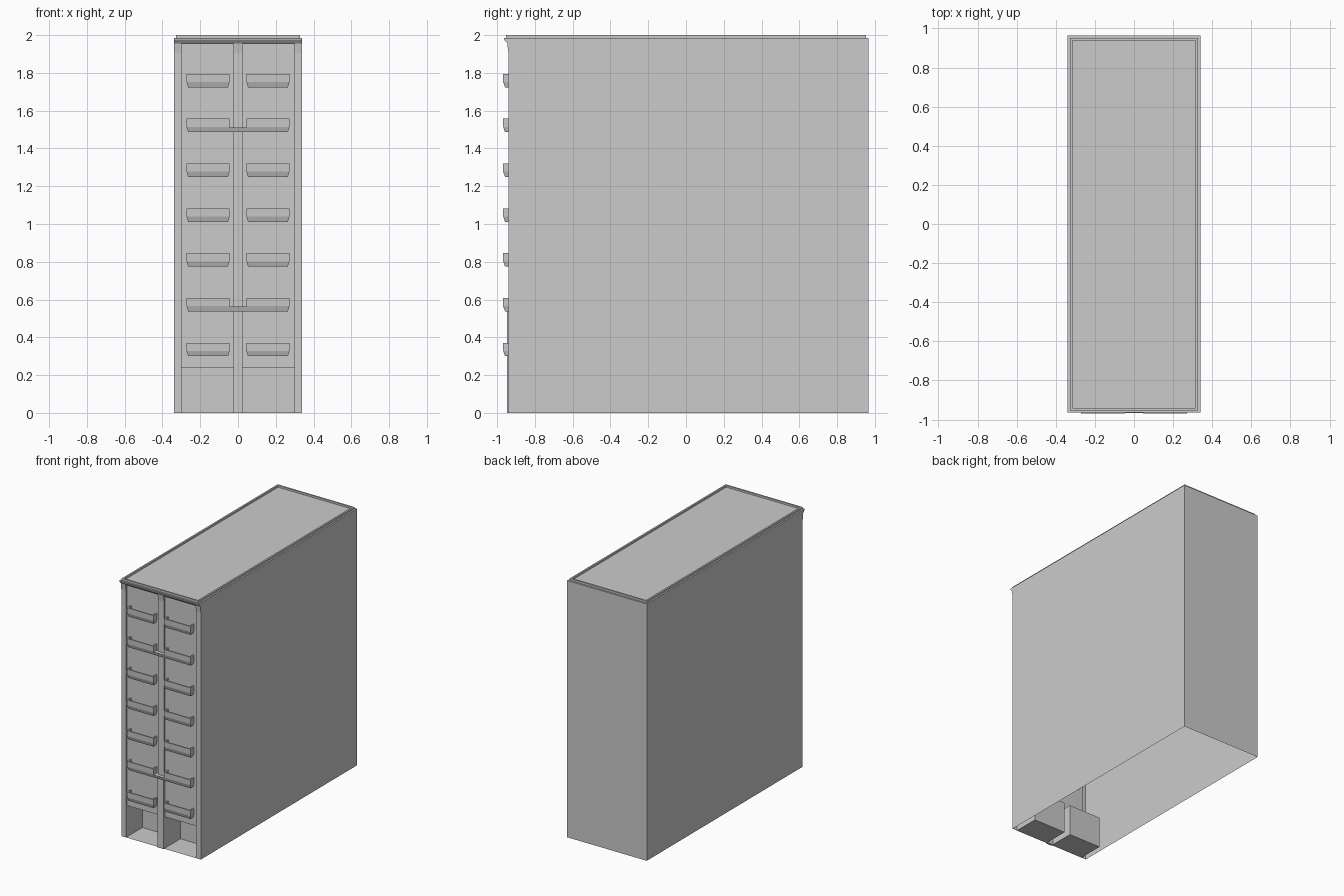
import bpy, bmesh

if "Cube" in bpy.data.objects:
    bpy.data.objects.remove(bpy.data.objects["Cube"])

W, BACK, FRONT, BAY, NICHE = 0.34, 0.965, -0.94, -0.925, -0.74
TOP = 1.985
X0, X1 = 0.025, 0.30          # bay edges, mirrored in x


def finish(name, bm):
    bmesh.ops.remove_doubles(bm, verts=bm.verts, dist=1e-5)
    bmesh.ops.recalc_face_normals(bm, faces=bm.faces)
    me = bpy.data.meshes.new(name)
    bm.to_mesh(me)
    bm.free()
    ob = bpy.data.objects.new(name, me)
    bpy.context.collection.objects.link(ob)
    return ob


def wall(bm, pts, z0, z1):
    """Upright sheet along a plan polyline."""
    for (xa, ya), (xb, yb) in zip(pts, pts[1:]):
        bm.faces.new([bm.verts.new(p) for p in
                      ((xa, ya, z0), (xb, yb, z0), (xb, yb, z1), (xa, ya, z1))])


def slab(bm, x0, x1, y0, y1, z):
    """Level rectangle."""
    bm.faces.new([bm.verts.new(p) for p in
                  ((x0, y0, z), (x1, y0, z), (x1, y1, z), (x0, y1, z))])


def loft(name, rings):
    """Closed solid through stacked rectangles (x0, x1, y0, y1, z)."""
    bm = bmesh.new()
    loops = [[bm.verts.new(p) for p in
              ((a, c, z), (b, c, z), (b, d, z), (a, d, z))]
             for a, b, c, d, z in rings]
    for lo, hi in zip(loops, loops[1:]):
        for i in range(4):
            j = (i + 1) % 4
            bm.faces.new((lo[i], lo[j], hi[j], hi[i]))
    bm.faces.new(loops[0][::-1])
    bm.faces.new(loops[-1])
    bmesh.ops.recalc_face_normals(bm, faces=bm.faces)
    me = bpy.data.meshes.new(name)
    bm.to_mesh(me)
    bm.free()
    ob = bpy.data.objects.new(name, me)
    bpy.context.collection.objects.link(ob)
    return ob


# Hollow shell, open underneath
bm = bmesh.new()
wall(bm, [(-X1, FRONT), (-W, FRONT), (-W, BACK), (W, BACK), (W, FRONT), (X1, FRONT)], 0, TOP)
wall(bm, [(-X0, FRONT), (X0, FRONT)], 0, TOP)
slab(bm, -W, W, FRONT, BACK, TOP)
for s in (-1, 1):
    a, b = s * X0, s * X1
    # shallow bay above, deep entrance niche below
    wall(bm, [(a, FRONT), (a, BAY), (b, BAY), (b, FRONT)], 0.24, TOP)
    wall(bm, [(a, FRONT), (a, NICHE), (b, NICHE), (b, FRONT)], 0, 0.24)
    slab(bm, min(a, b), max(a, b), BAY, NICHE, 0.24)
    slab(bm, min(a, b), max(a, b), FRONT, NICHE, 0)
finish("building_shell", bm)

# Central pier and tapered pier heads
loft("center_pier", [(-X0, X0, -0.947, -0.93, z) for z in (0, 0.54)])
for x0, x1 in ((-W, -X1), (-X0, X0), (X1, W)):
    loft("pier_head", [(x0, x1, FRONT, -0.93, 1.905), (x0, x1, -0.947, -0.93, 1.96)])

# Front cornice with sloping underside
loft("front_cornice", [(-W, W, -0.945, -0.92, 1.955),
                       (-W, W, -0.962, -0.92, 1.975),
                       (-W, W, -0.965, -0.92, TOP)])

# Roof kerb
ox, ix, t = 0.328, 0.315, 0.013
y0, y1 = -0.953, 0.952
loft("roof_kerb", [(-ox, ox, y0, y1, TOP - 0.004), (-ox, ox, y0, y1, 2.0),
                   (-ix, ix, y0 + t, y1 - t, 2.0), (-ix, ix, y0 + t, y1 - t, TOP + 0.001)])

# Balconies: open troughs with bevelled bottoms; two floors are linked
for n in range(7):
    z = 0.30 + n * 0.2373
    for s in (-1, 1):
        xa, xb = sorted((s * 0.045, s * 0.272))
        B, e, w = -0.92, 0.008, 0.01
        loft("balcony", [(xa + e, xb - e, -0.958, B, z),
                         (xa, xb, -0.968, B, z + 0.028),
                         (xa, xb, -0.970, B, z + 0.071),
                         (xa + w, xb - w, -0.960, B, z + 0.071),
                         (xa + w, xb - w, -0.960, B, z + 0.02)])
    if n in (1, 5):
        loft("balcony_link", [(-0.06, 0.06, -0.958, -0.93, z),
                              (-0.06, 0.06, -0.967, -0.93, z + 0.025)])
